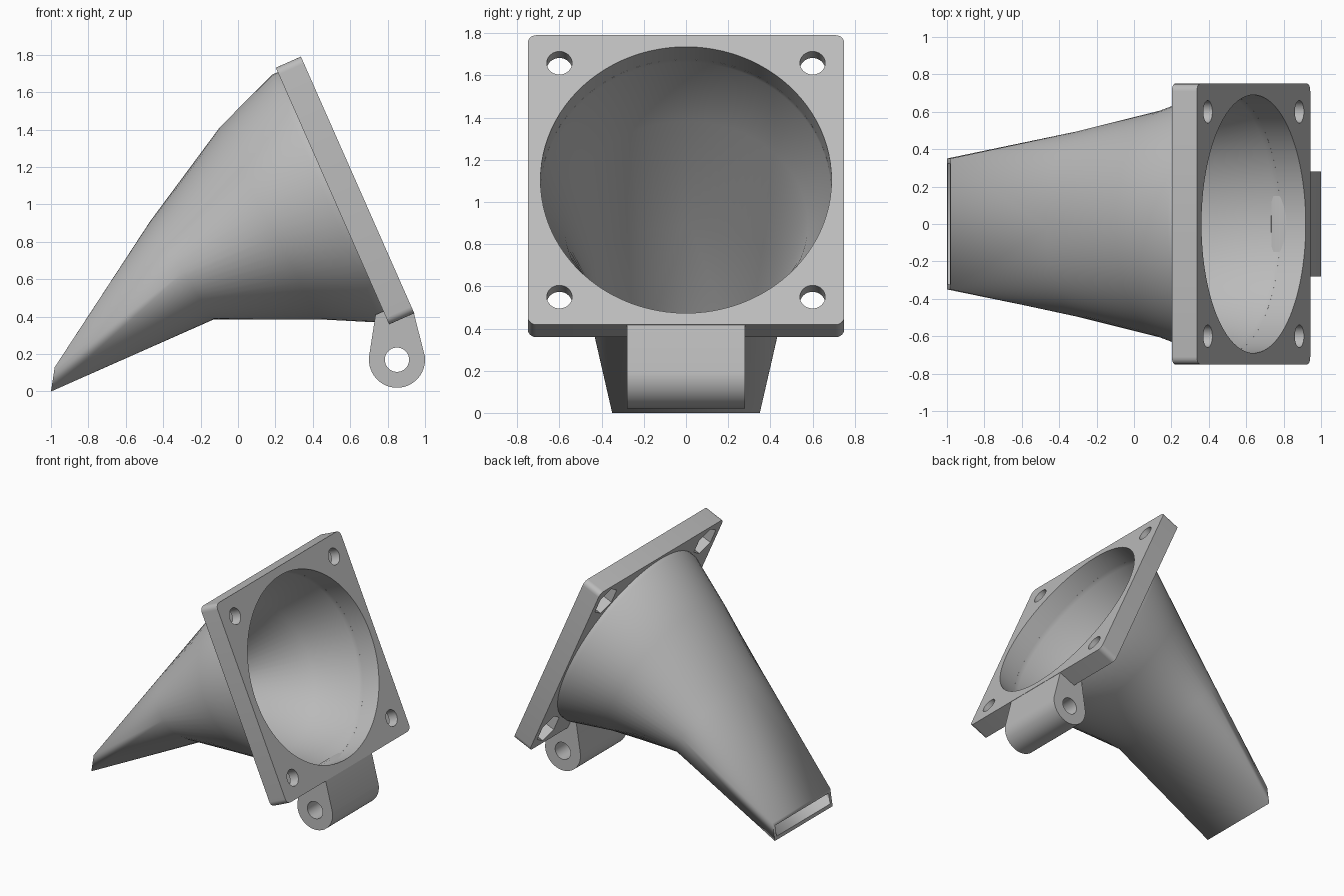
import bpy, bmesh
from math import pi, cos, sin, radians
from mathutils import Vector, Matrix

if "Cube" in bpy.data.objects:
    bpy.data.objects.remove(bpy.data.objects["Cube"])

GREY = (0.5, 0.5, 0.5, 1)
grey = bpy.data.materials.new("grey_plastic")
grey.use_nodes = True
grey.diffuse_color = GREY
grey.node_tree.nodes["Principled BSDF"].inputs["Base Color"].default_value = GREY

# Plate frame: local x runs down the slope, local z is the outward normal
slope = Vector((0.404, 0, -0.915)).normalized()
normal = Vector((0.915, 0, 0.404)).normalized()
side = Vector((0, 1, 0))
back_centre = Vector((0.505, 0, 1.045))
THICK = 0.147
frame = Matrix((slope, side, normal)).transposed().to_4x4()
frame.translation = back_centre


def add_object(name, bm):
    bmesh.ops.recalc_face_normals(bm, faces=bm.faces)
    mesh = bpy.data.meshes.new(name)
    bm.to_mesh(mesh)
    bm.free()
    mesh.materials.append(grey)
    obj = bpy.data.objects.new(name, mesh)
    bpy.context.collection.objects.link(obj)
    return obj


def activate(obj):
    bpy.ops.object.select_all(action='DESELECT')
    obj.select_set(True)
    bpy.context.view_layer.objects.active = obj


def cylinder(bm, matrix, radius, depth, sides):
    bmesh.ops.create_cone(bm, cap_ends=True, segments=sides, radius1=radius,
                          radius2=radius, depth=depth, matrix=matrix)


def cut(obj, matrix, radius, depth, sides=40):
    bm = bmesh.new()
    cylinder(bm, matrix, radius, depth, sides)
    cutter = add_object("cutter", bm)
    cutter.hide_render = True
    mod = obj.modifiers.new("cut", 'BOOLEAN')
    mod.operation, mod.solver, mod.object = 'DIFFERENCE', 'EXACT', cutter
    activate(obj)
    bpy.ops.object.modifier_apply(modifier=mod.name)
    bpy.data.objects.remove(cutter)


def smooth(obj, angle=30):
    activate(obj)
    bpy.ops.object.shade_smooth_by_angle(angle=radians(angle))


# Mounting plate with rounded corners
bm = bmesh.new()
bmesh.ops.create_cube(bm, size=1, matrix=frame @ Matrix.Translation((0, 0, THICK / 2))
                      @ Matrix.Diagonal((1.5, 1.5, THICK, 1)))
corners = [e for e in bm.edges
           if abs((e.verts[0].co - e.verts[1].co).normalized().dot(normal)) > 0.9]
bmesh.ops.bevel(bm, geom=corners, offset=0.04, segments=5, affect='EDGES', profile=0.5)
plate = add_object("mounting_plate", bm)

# Main opening, screw holes and hexagonal nut pockets
cut(plate, frame @ Matrix.Translation((0, 0, THICK / 2)), 0.69, 1, 96)
for u in (-0.606, 0.606):
    for v in (-0.6, 0.6):
        spot = frame @ Matrix.Translation((u, v, 0))
        cut(plate, spot, 0.06, 1, 32)
        cut(plate, spot @ Matrix.Rotation(pi / 2, 4, 'Z'), 0.115, 0.14, 6)
smooth(plate)

# Duct: hollow loft from a round mouth to a flat rectangular outlet
SIDES = 72


def ring(top, bottom, half_width, inset, square=False):
    top, bottom = Vector((top[0], 0, top[1])), Vector((bottom[0], 0, bottom[1]))
    centre, up = (top + bottom) / 2, (top - bottom) / 2
    up = up * (1 - inset / up.length)
    points = []
    for i in range(SIDES):
        a = 2 * pi * (i + 0.5) / SIDES
        c, s = cos(a), sin(a)
        if square:
            c, s = (1 if c > 0 else -1), (1 if s > 0 else -1)
        points.append(centre + side * c * (half_width - inset) + up * s)
    return points


def round_ring(offset, radius):
    c = back_centre + normal * offset
    t, b = c - slope * radius, c + slope * radius
    return ring((t.x, t.z), (b.x, b.z), radius, 0)


def body(inset):
    return [ring((-0.98, 0.13), (-1, 0), 0.35, inset * 0.8, True),
            ring((-0.47, 0.91), (-0.13, 0.385), 0.495, inset),
            ring((-0.1, 1.41), (0.44, 0.385), 0.61, inset)]


outer = body(0) + [round_ring(-0.035, 0.725), round_ring(0, 0.725)]
inner = body(0.032) + [round_ring(-0.035, 0.69), round_ring(0, 0.69)]
bm = bmesh.new()
loops = [[bm.verts.new(p) for p in r] for r in outer + inner[::-1]]
for k, loop in enumerate(loops):
    nxt = loops[(k + 1) % len(loops)]
    for i in range(SIDES):
        j = (i + 1) % SIDES
        bm.faces.new((loop[i], loop[j], nxt[j], nxt[i]))
bmesh.ops.remove_doubles(bm, verts=bm.verts, dist=0.0005)
smooth(add_object("duct", bm))

# Hinge lug below the plate
bm = bmesh.new()
pivot = Vector((0.85, 0, 0.17))
profile = [(0.94, 0.42), (0.78, 0.43), (0.735, 0.41)]
for i in range(29):
    a = radians(172 + 196 * i / 28)
    profile.append((pivot.x + 0.15 * cos(a), pivot.z + 0.15 * sin(a)))
face = bm.faces.new([bm.verts.new((x, -0.28, z)) for x, z in profile])
extruded = bmesh.ops.extrude_face_region(bm, geom=[face])["geom"]
bmesh.ops.translate(bm, vec=(0, 0.56, 0),
                    verts=[g for g in extruded if isinstance(g, bmesh.types.BMVert)])
lug = add_object("hinge_lug", bm)
cut(lug, Matrix.Translation(pivot) @ Matrix.Rotation(pi / 2, 4, 'X'), 0.065, 1, 40)
smooth(lug)
